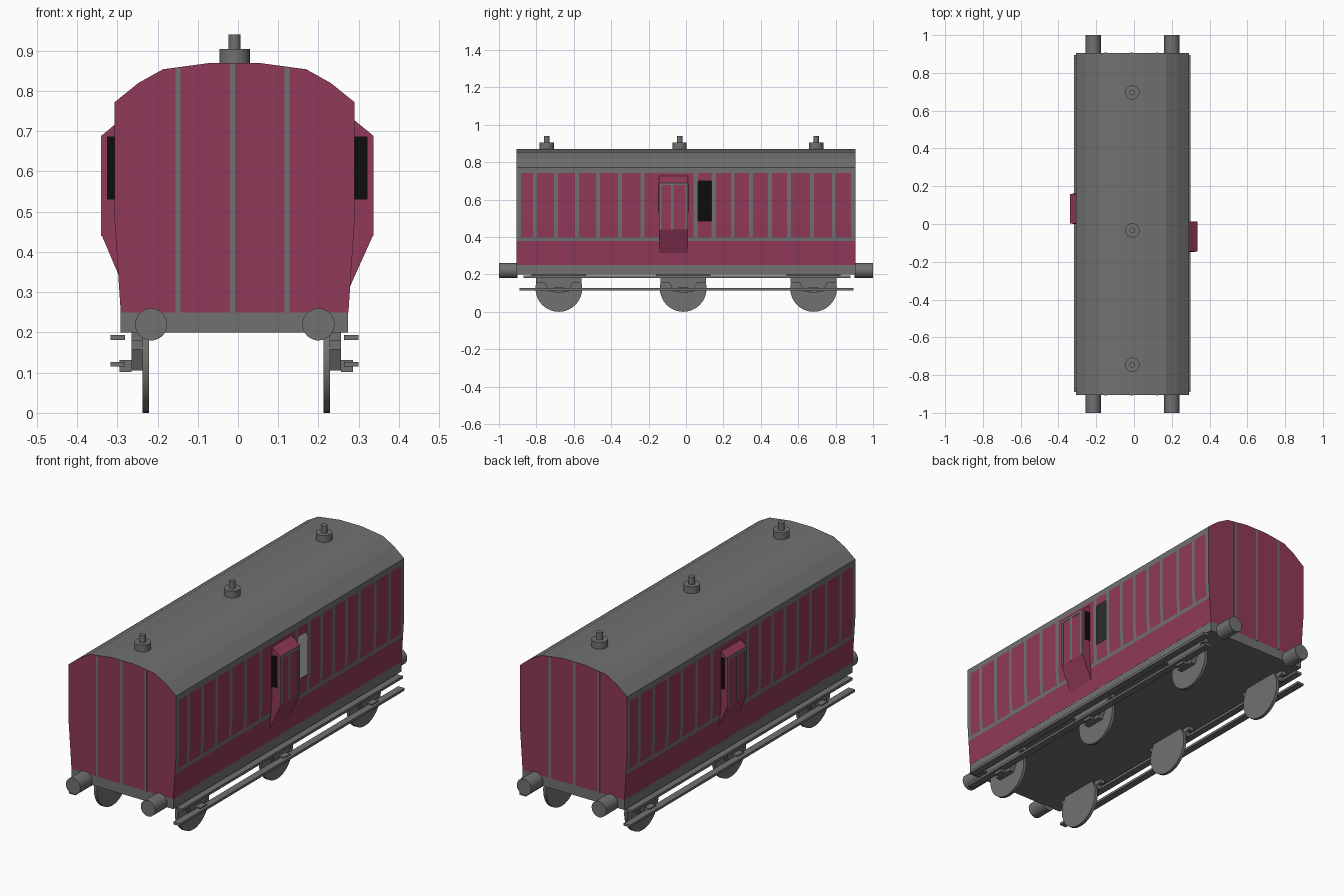
import bpy, bmesh, math
from mathutils import Matrix

if "Cube" in bpy.data.objects:
    bpy.data.objects.remove(bpy.data.objects["Cube"])


def material(name, rgb):
    m = bpy.data.materials.new(name)
    m.diffuse_color = (*rgb, 1)
    m.use_nodes = True
    m.node_tree.nodes["Principled BSDF"].inputs["Base Color"].default_value = m.diffuse_color
    return m


MAROON = material("maroon paint", (0.285, 0.041, 0.10))
GREY = material("grey paint", (0.165, 0.165, 0.165))
BLACK = material("black glass", (0.004, 0.004, 0.004))
L = 0.905      # half length of the body
MID = -0.0085  # centre line of the body


def finish(bm, name, *mats):
    me = bpy.data.meshes.new(name)
    bm.to_mesh(me)
    bm.free()
    ob = bpy.data.objects.new(name, me)
    for m in mats:
        me.materials.append(m)
    bpy.context.collection.objects.link(ob)
    return ob


def box(name, x, y, z, mat):
    bm = bmesh.new()
    size = (x[1] - x[0], y[1] - y[0], z[1] - z[0])
    centre = (sum(x) / 2, sum(y) / 2, sum(z) / 2)
    bmesh.ops.create_cube(bm, size=1, matrix=Matrix.Translation(centre) @ Matrix.Diagonal((*size, 1)))
    return finish(bm, name, mat)


def cylinder(name, centre, r, depth, axis, mat, segments=32):
    bm = bmesh.new()
    rot = {"x": Matrix.Rotation(math.pi / 2, 4, "Y"),
           "y": Matrix.Rotation(math.pi / 2, 4, "X"), "z": Matrix.Identity(4)}[axis]
    bmesh.ops.create_cone(bm, cap_ends=True, segments=segments, radius1=r, radius2=r,
                          depth=depth, matrix=Matrix.Translation(centre) @ rot)
    ob = finish(bm, name, mat)
    bpy.ops.object.select_all(action="DESELECT")
    ob.select_set(True)
    bpy.context.view_layer.objects.active = ob
    bpy.ops.object.shade_smooth_by_angle()
    return ob


def prism(name, pts, a, b, to3d, mat):
    """Extrude a closed outline from a to b."""
    bm = bmesh.new()
    f = bm.faces.new([bm.verts.new(to3d(p, a)) for p in pts])
    d = bmesh.ops.extrude_face_region(bm, geom=[f])
    for v, p in zip([v for v in d["geom"] if isinstance(v, bmesh.types.BMVert)], pts):
        v.co.x += to3d((0, 0), b)[0] - to3d((0, 0), a)[0]
        v.co.y += to3d((0, 0), b)[1] - to3d((0, 0), a)[1]
    bmesh.ops.recalc_face_normals(bm, faces=bm.faces)
    return finish(bm, name, mat)


def sheet(name, profile, ys, rule):
    """Sweep an open x,z profile along y; rule gives the colour index or None for a hole."""
    bm = bmesh.new()
    rows = [[bm.verts.new((x, y, z)) for y in ys] for x, z in profile]
    for r0, r1 in zip(rows, rows[1:]):
        for j in range(len(ys) - 1):
            quad = (r0[j], r0[j + 1], r1[j + 1], r1[j])
            c = rule(sum(v.co.y for v in quad) / 4, sum(v.co.z for v in quad) / 4)
            if c is not None:
                bm.faces.new(quad).material_index = c
    return finish(bm, name, MAROON, GREY)


def wall_x(side, z):
    """Wall position at a height, following the tumblehome."""
    keys = [(0.25, 0.283), (0.34, 0.289), (0.48, 0.2985), (0.78, 0.2985)]
    for (z0, x0), (z1, x1) in zip(keys, keys[1:]):
        if z <= z1:
            return MID + side * (x0 + (x1 - x0) * (z - z0) / (z1 - z0))


# Side walls with painted beading and one window opening
STRIPS = [-0.894, -0.807, -0.695, -0.583, -0.47, -0.353, -0.232, 0.051,
          0.149, 0.25, 0.347, 0.449, 0.55, 0.674, 0.79, 0.894]
LEVELS = [0.25, 0.34, 0.378, 0.398, 0.48, 0.485, 0.70, 0.743, 0.772]
WINDOW = (0.063, 0.137)
for side, label in ((1, "right"), (-1, "left")):
    strips = [side * y for y in STRIPS]
    ys = sorted({-L, L, *WINDOW, *(round(y + d, 4) for y in strips for d in (-0.0105, 0.0105))})

    def paint(y, z):
        if side > 0 and WINDOW[0] < y < WINDOW[1] and 0.485 < z < 0.70:
            return None
        if z > 0.743 or 0.378 < z < 0.398:
            return 1
        return int(z > 0.398 and any(abs(y - s) < 0.0115 for s in strips))

    prof = [(wall_x(side, z), z) for z in LEVELS]
    sheet(label + "_side_wall", prof if side > 0 else prof[::-1], ys, paint)

# Arched roof
half = [(0.2985, 0.772), (0.239, 0.82), (0.178, 0.854), (0.06, 0.870)]
arch = [(MID + x, z) for x, z in half] + [(MID - x, z) for x, z in half[::-1]]
sheet("roof", arch, [-L, L], lambda y, z: 1)

# End walls and their vertical beading
outline = [(wall_x(1, z), z) for z in (0.25, 0.34, 0.48)] + arch + \
          [(wall_x(-1, z), z) for z in (0.48, 0.34, 0.25)]
for s, label in ((-1, "front"), (1, "back")):
    bm = bmesh.new()
    vs = [bm.verts.new((x, s * L, z)) for x, z in outline]
    bm.faces.new(vs if s < 0 else vs[::-1])
    finish(bm, label + "_end_wall", MAROON)
    for x, top in ((-0.149, 0.857), (-0.014, 0.869), (0.122, 0.858)):
        box(label + "_end_beading", (x - 0.006, x + 0.006),
            sorted((s * (L - 0.002), s * (L + 0.002))), (0.25, top), GREY)

# Underframe and buffers
box("underframe", (-0.292, 0.274), (-L, L), (0.20, 0.25), GREY)
for x in (-0.216, 0.200):
    for s in (-1, 1):
        cylinder("buffer", (x, s * 0.95, 0.22), 0.04, 0.10, "y", GREY)

# Roof vents
for y in (-0.745, -0.034, 0.696):
    cylinder("vent_base", (MID, y, 0.884), 0.038, 0.040, "z", GREY, 24)
    cylinder("vent_stem", (MID, y, 0.920), 0.015, 0.042, "z", GREY, 16)

# Side lookouts with beading and end windows
for side, y0, y1, top, foot in ((1, -0.145, 0.012, 0.727, 0.315), (-1, 0.002, 0.159, 0.716, 0.345)):
    face = 0.335 if side > 0 else -0.338
    wall = wall_x(side, 0.6)
    prism("lookout", [(wall, top), (face, 0.69), (face, 0.44), (wall_x(side, foot), foot)],
          y0, y1, lambda p, t: (p[0], t, p[1]), MAROON)
    skin = sorted((face - side * 0.001, face + side * 0.002))
    for y in (y0 + 0.008, (y0 + y1) / 2 - 0.006, y1 - 0.008):
        box("lookout_beading", skin, (y - 0.007, y + 0.007), (0.44, 0.688), GREY)
    box("lookout_top_beading", skin, (y0, y1), (0.677, 0.69), GREY)
    for y in (y0, y1):
        box("lookout_window", sorted((wall, face - side * 0.013)),
            (y - 0.002, y + 0.002), (0.53, 0.687), BLACK)

# Dark pane on the inside of the left wall, opposite the opening
box("inner_pane", (-0.304, -0.301), (0.04, 0.16), (0.47, 0.71), BLACK)

# Wheels, hangers and axle boxes
hanger = [(0.145, 0.20), (0.145, 0.18), (0.122, 0.18), (0.122, 0.157), (0.075, 0.157), (0.05, 0.105)]
hanger += [(-y, z) for y, z in hanger[::-1]]
for s, label in ((1, "right"), (-1, "left")):
    for yc in (-0.68, -0.015, 0.682):
        cylinder(label + "_wheel", (MID * 0.5 + s * 0.225, yc, 0.125), 0.125, 0.016, "x", GREY, 32)
        a, b = MID * 0.5 + s * 0.232, MID * 0.5 + s * 0.260
        prism(label + "_hanger", [(y + yc, z) for y, z in hanger], a, b,
              lambda p, t: (t, p[0], p[1]), GREY)
        box(label + "_axle_box", sorted((b, b + s * 0.030)), (yc - 0.025, yc + 0.025), (0.102, 0.132), GREY)
    # Footboards along each side
    xs = sorted((MID + s * 0.272, MID + s * 0.308))
    box(label + "_upper_footboard", xs, (-0.87, 0.88), (0.181, 0.194), GREY)
    box(label + "_lower_footboard", xs, (-0.89, 0.895), (0.115, 0.127), GREY)
